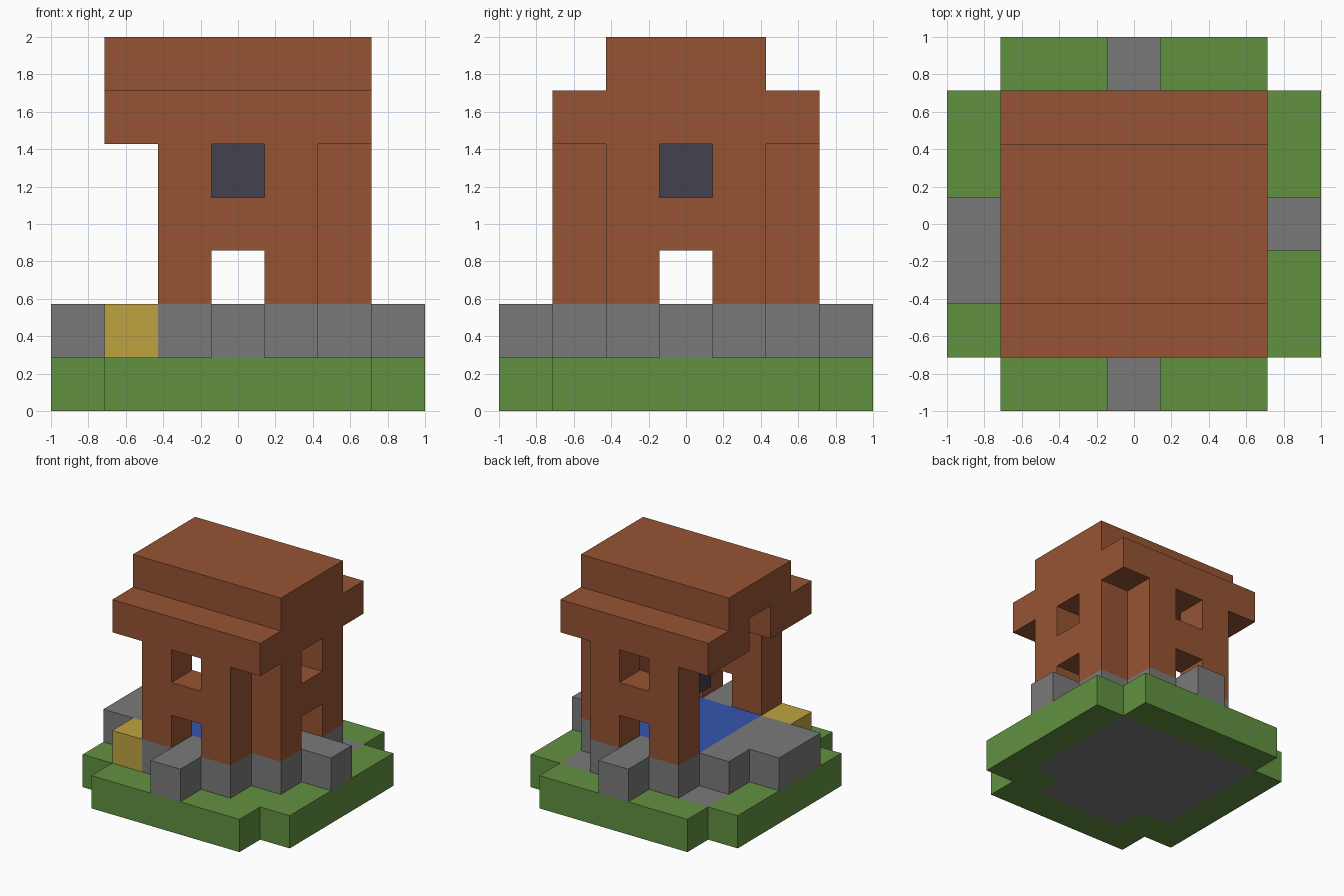
import bpy, bmesh, math
from itertools import product
from mathutils import Vector

cube = bpy.data.objects.get("Cube")
if cube:
    bpy.data.objects.remove(cube, do_unlink=True)

N = 7               # blocks along each side
U = 2 / N           # size of one block


def material(name, r, g, b):
    def linear(c):
        c /= 255
        return c / 12.92 if c <= 0.04045 else ((c + 0.055) / 1.055) ** 2.4
    col = (linear(r), linear(g), linear(b), 1)
    m = bpy.data.materials.new(name)
    m.use_nodes = True
    m.diffuse_color = col
    bsdf = m.node_tree.nodes["Principled BSDF"]
    bsdf.inputs["Base Color"].default_value = col
    bsdf.inputs["Roughness"].default_value = 0.9
    return m


grass = material("grass green", 98, 145, 65)
stone = material("stone grey", 122, 122, 122)
wood = material("wood brown", 150, 84, 52)
gold = material("straw yellow", 191, 164, 64)
blue = material("water blue", 52, 85, 175)
slate = material("dark slate", 66, 65, 78)


def box(x, y, z):
    """Cells of a box; each axis is one index or an inclusive pair."""
    spans = [(a, a) if isinstance(a, int) else a for a in (x, y, z)]
    return set(product(*(range(lo, hi + 1) for lo, hi in spans)))


def build(name, cells, mat):
    """Skin a set of cells and merge the flat faces."""
    bm = bmesh.new()
    verts = {}

    def vert(p):
        if p not in verts:
            verts[p] = bm.verts.new((p[0] * U - 1, p[1] * U - 1, p[2] * U))
        return verts[p]

    for c in sorted(cells):
        for axis, side in product(range(3), (0, 1)):
            near = list(c)
            near[axis] += 2 * side - 1
            if tuple(near) in cells:
                continue
            b, d = (axis + 1) % 3, (axis + 2) % 3
            loop = []
            for i, j in ((0, 0), (1, 0), (1, 1), (0, 1)):
                p = list(c)
                p[axis] += side
                p[b] += i
                p[d] += j
                loop.append(vert(tuple(p)))
            bm.faces.new(loop if side else loop[::-1])
    bmesh.ops.dissolve_limit(bm, angle_limit=math.radians(1),
                             verts=bm.verts[:], edges=bm.edges[:])
    mesh = bpy.data.meshes.new(name)
    bm.to_mesh(mesh)
    bm.free()
    mesh.materials.append(mat)
    obj = bpy.data.objects.new(name, mesh)
    bpy.context.collection.objects.link(obj)
    return obj


# Ground: stone floor inside a grass border with notched corners
corners = set(product((0, 6), (0, 6), (0,)))
floor = box((1, 5), (1, 5), 0) - {(1, 1, 0), (5, 1, 0)}
build("stone_floor", floor, stone)
build("grass_border", box((0, 6), (0, 6), 0) - corners - floor, grass)

# Stone rim around the pool, then the water
build("front_rim", box((2, 4), 1, 1), stone)
build("back_rim", box((2, 4), 5, 1), stone)
build("right_rim", box(1, (2, 4), 1), stone)
build("left_rim", box(5, (2, 4), 1), stone)
build("water", box((2, 4), (2, 4), 1), blue)

# Steps on every side, and the bale at the front corner
build("front_step", box(3, 0, 1), stone)
build("back_step", box(3, 6, 1), stone)
build("left_step", box(6, 3, 1), stone)
build("right_step", box(0, (2, 3), 1), stone)
build("straw_bale", box(1, 1, 1), gold)

# Three wooden walls, each with a doorway and a window; one side is open
for name, xs, ys, mid in (("front_wall", (2, 4), 1, (3, 1)),
                          ("back_wall", (2, 4), 5, (3, 5)),
                          ("left_wall", 5, (2, 4), (5, 3))):
    openings = {(*mid, 2), (*mid, 4)}
    build(name, box(xs, ys, (2, 4)) - openings, wood)

# Stepped roof with a notch over the open side
build("roof", (box((1, 5), (1, 5), 5) | box((1, 5), (2, 4), 6)) - {(1, 3, 5)}, wood)

# Bucket hanging over the water
build("hanging_bucket", box(3, 3, (3, 4)), slate)
